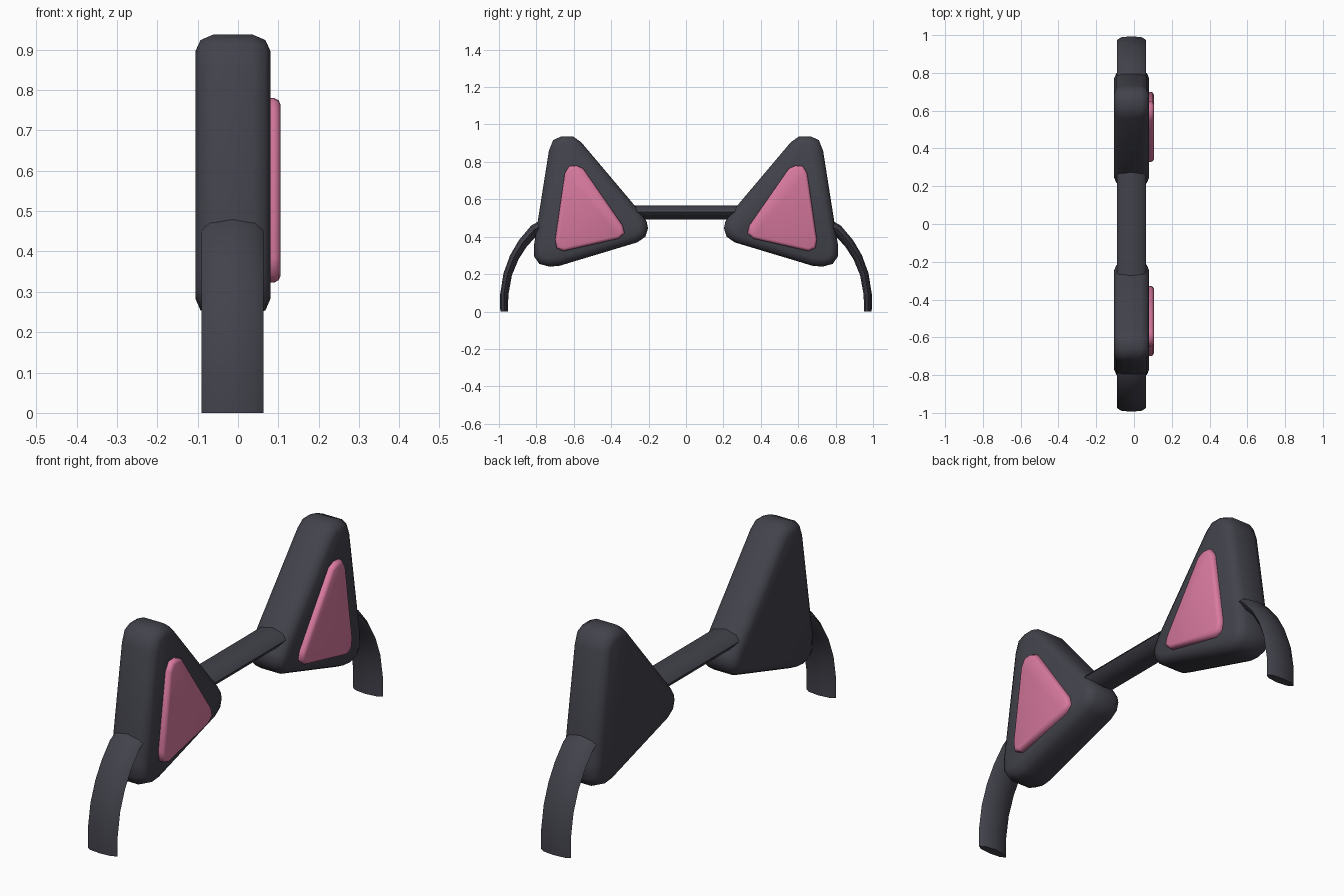
import bpy, bmesh
from mathutils import Vector

if "Cube" in bpy.data.objects:
    bpy.data.objects.remove(bpy.data.objects["Cube"])


def material(name, rgb):
    m = bpy.data.materials.new(name)
    m.diffuse_color = (*rgb, 1)
    m.use_nodes = True
    m.node_tree.nodes["Principled BSDF"].inputs["Base Color"].default_value = m.diffuse_color
    return m


DARK = material("charcoal", (0.055, 0.055, 0.072))
PINK = material("pink", (0.70, 0.195, 0.35))


def skin(name, rings, mat, angle):
    """Join rings of equal length into a closed, capped solid."""
    bm = bmesh.new()
    loops = [[bm.verts.new(p) for p in r] for r in rings]
    n = len(loops[0])
    for a, b in zip(loops, loops[1:]):
        for i in range(n):
            j = (i + 1) % n
            bm.faces.new((a[i], a[j], b[j], b[i]))
    bm.faces.new(loops[0])
    bm.faces.new(loops[-1])
    bmesh.ops.recalc_face_normals(bm, faces=bm.faces)
    me = bpy.data.meshes.new(name)
    bm.to_mesh(me)
    bm.free()
    ob = bpy.data.objects.new(name, me)
    bpy.context.collection.objects.link(ob)
    me.materials.append(mat)
    bpy.ops.object.select_all(action='DESELECT')
    ob.select_set(True)
    bpy.context.view_layer.objects.active = ob
    bpy.ops.object.shade_smooth_by_angle(angle=angle)
    return ob


def inset(outline, d):
    """Move a clockwise outline inwards by d."""
    pts = [Vector(p) for p in outline]
    out = []
    for i, p in enumerate(pts):
        e1 = (p - pts[i - 1]).normalized()
        e2 = (pts[(i + 1) % len(pts)] - p).normalized()
        nrm = Vector((e1.y + e2.y, -e1.x - e2.x)).normalized()
        out.append(p + nrm * d)
    return out


def padded(name, outline, layers, side, mat):
    """Rounded slab: each layer is (x, inset distance)."""
    rings = [[(x, side * p.x, p.y) for p in inset(outline, d)] for x, d in layers]
    return skin(name, rings, mat, 1.0)


# Outlines in (y, z), clockwise from the tip
EAR = [(0.56, 0.905), (0.605, 0.937), (0.665, 0.937), (0.71, 0.917), (0.733, 0.86),
       (0.812, 0.36), (0.812, 0.295), (0.785, 0.255), (0.73, 0.24), (0.675, 0.245),
       (0.26, 0.37), (0.217, 0.40), (0.203, 0.445), (0.21, 0.48), (0.235, 0.52)]
INNER = [(0.55, 0.765), (0.585, 0.78), (0.625, 0.777), (0.648, 0.74),
         (0.70, 0.385), (0.692, 0.34), (0.655, 0.323),
         (0.36, 0.39), (0.328, 0.42), (0.338, 0.46)]

for label, s in (("left", -1), ("right", 1)):
    padded(label + "_ear", EAR,
           [(-0.105, 0.042), (-0.093, 0.014), (-0.062, 0),
            (0.037, 0), (0.068, 0.014), (0.08, 0.042)], s, DARK)
    padded(label + "_inner_ear", INNER,
           [(0.07, 0), (0.09, 0), (0.101, 0.006), (0.105, 0.016)], s, PINK)

# Headband: lens-shaped section swept along a mirrored arch
half = [(0.972, 0.0, 0.021), (0.972, 0.09, 0.022), (0.953, 0.20, 0.023),
        (0.918, 0.29, 0.025), (0.872, 0.365, 0.027), (0.81, 0.435, 0.03),
        (0.70, 0.495, 0.034), (0.50, 0.529, 0.037), (0.25, 0.529, 0.037)]
path = half + [(-y, z, t) for y, z, t in reversed(half)]
section = [(0.0765, 0.1), (0.055, 0.75), (0, 1), (-0.055, 0.75),
           (-0.0765, 0.1), (-0.055, -0.65), (0, -1), (0.055, -0.65)]
rings = []
for i, (y, z, t) in enumerate(path):
    a, b = path[max(i - 1, 0)], path[min(i + 1, len(path) - 1)]
    tan = Vector((b[0] - a[0], b[1] - a[1])).normalized()
    out = Vector((-tan.y, tan.x)) * -1      # away from the head
    if i in (0, len(path) - 1):
        out = Vector((1 if i == 0 else -1, 0))
    out *= 1 if out.dot(Vector((y, z))) > 0 else -1
    rings.append([(-0.0135 + u, y + out.x * v * t, z + out.y * v * t) for u, v in section])
skin("headband", rings, DARK, 0.9)
